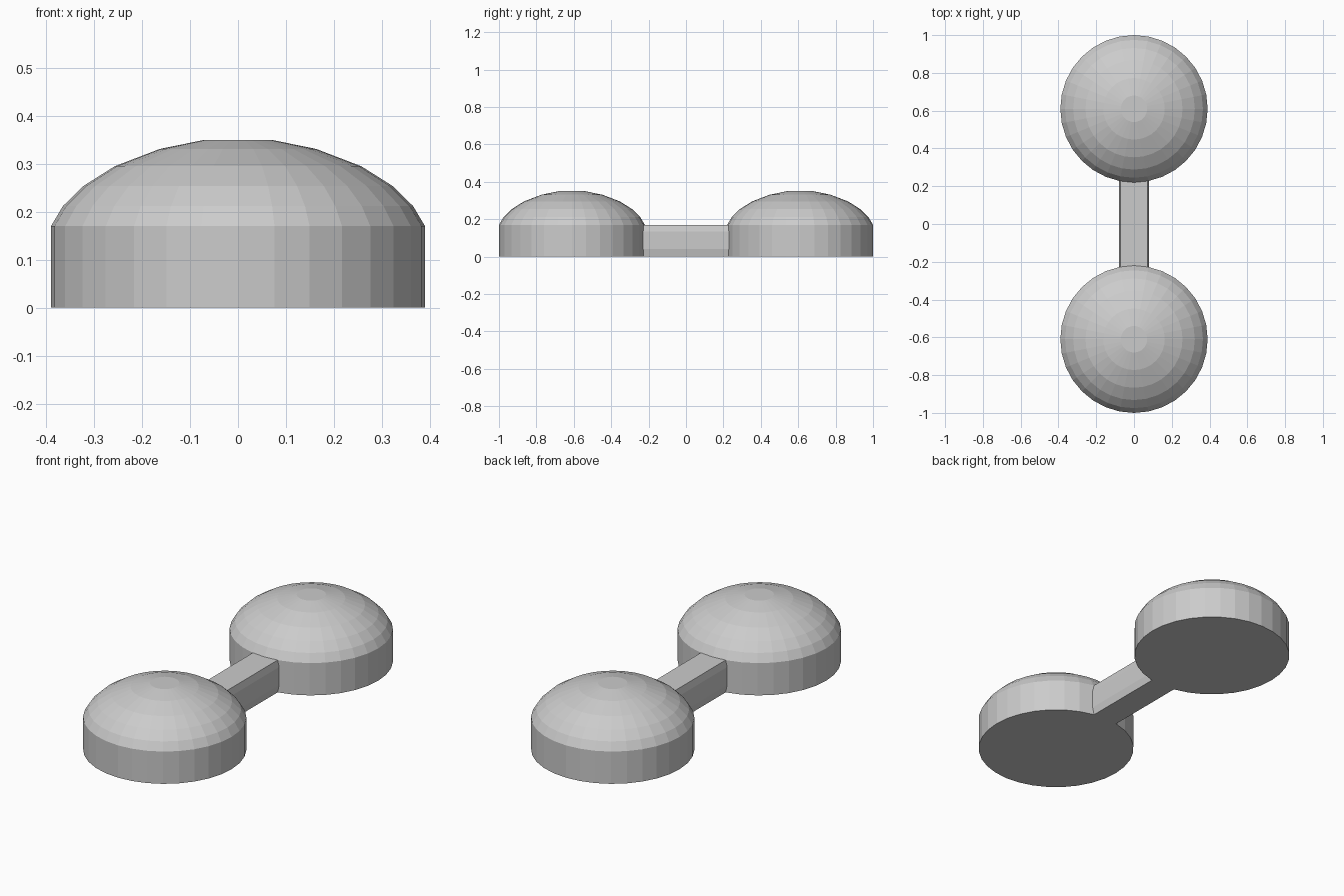
import bpy, bmesh, math

if "Cube" in bpy.data.objects:
    bpy.data.objects.remove(bpy.data.objects["Cube"])

grey = bpy.data.materials.new("plain grey")
grey.diffuse_color = (0.6, 0.6, 0.6, 1)
grey.use_nodes = True
grey.node_tree.nodes["Principled BSDF"].inputs["Base Color"].default_value = grey.diffuse_color


def add_object(name, bm):
    bmesh.ops.recalc_face_normals(bm, faces=bm.faces)
    mesh = bpy.data.meshes.new(name)
    bm.to_mesh(mesh)
    bm.free()
    mesh.materials.append(grey)
    obj = bpy.data.objects.new(name, mesh)
    bpy.context.collection.objects.link(obj)


def loft(name, rings):
    """Skin a list of closed vertex rings and cap both ends."""
    bm = bmesh.new()
    loops = [[bm.verts.new(p) for p in ring] for ring in rings]
    n = len(loops[0])
    for a, b in zip(loops, loops[1:]):
        for i in range(n):
            j = (i + 1) % n
            bm.faces.new((a[i], a[j], b[j], b[i]))
    bm.faces.new(loops[0])
    bm.faces.new(loops[-1])
    add_object(name, bm)


# Domed weights: straight wall, faceted dome, small flat top
SIDES = 32
profile = [(0.39, 0), (0.39, 0.17), (0.365, 0.212), (0.322, 0.254),
           (0.257, 0.295), (0.163, 0.331), (0.07, 0.35)]
for name, y in (("front_dome", -0.61), ("back_dome", 0.61)):
    loft(name, [[(r * math.cos(math.tau * i / SIDES),
                  y + r * math.sin(math.tau * i / SIDES), z)
                 for i in range(SIDES)] for r, z in profile])

# Connecting bar with narrow chamfers along its sides
half = [(0.072, 0), (0.08, 0.04), (0.08, 0.135), (0.072, 0.17)]
section = half + [(-x, z) for x, z in reversed(half)]
loft("connecting_bar", [[(x, y, z) for x, z in section] for y in (-0.3, 0.3)])
